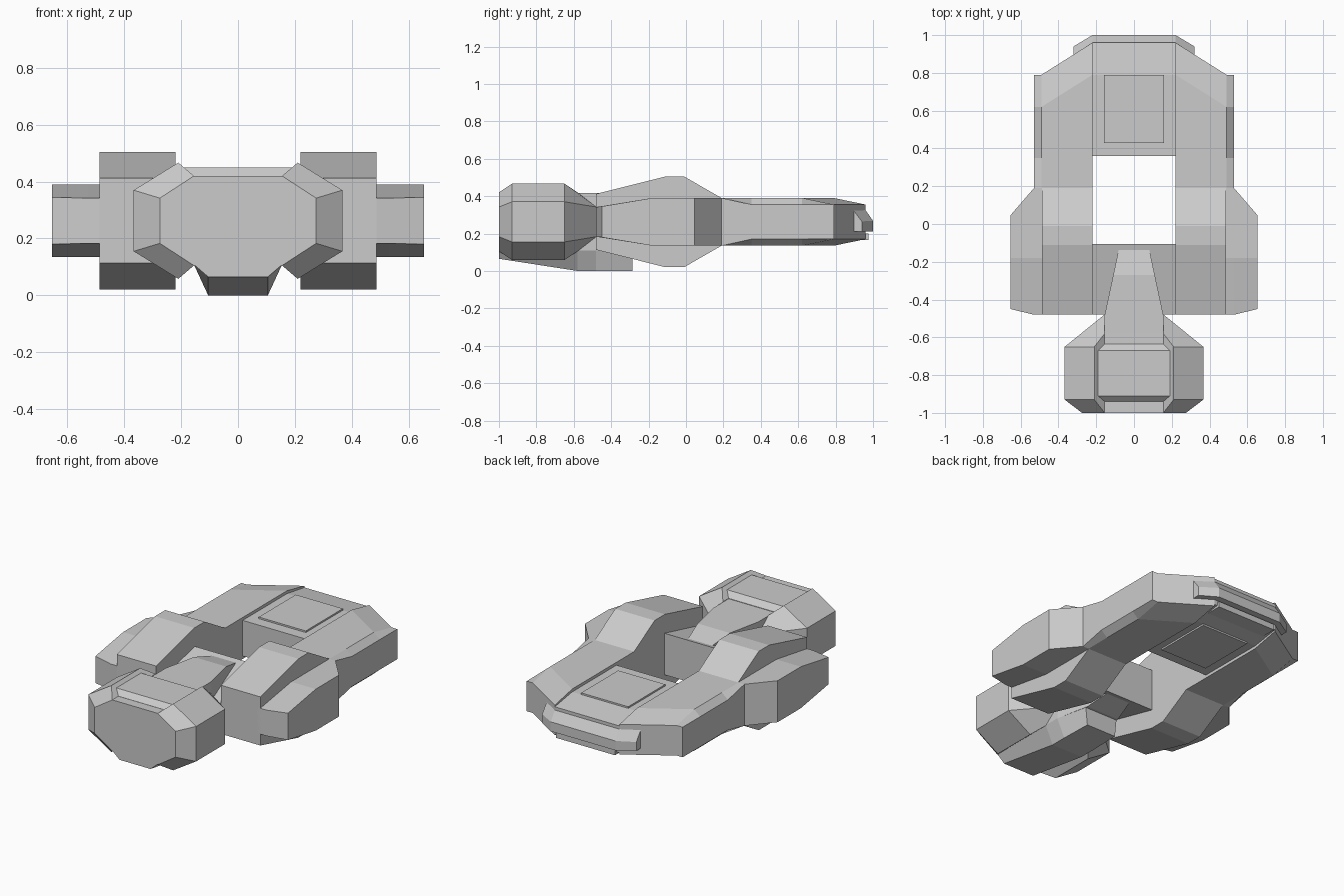
import bpy, bmesh

if "Cube" in bpy.data.objects:
    bpy.data.objects.remove(bpy.data.objects["Cube"])

MID = 0.2625  # hull is symmetric above and below this height


def loft(name, rings, mirror=False):
    """Skin closed rings of points, cap both ends, optionally mirror in x."""
    bm = bmesh.new()
    vs = [[bm.verts.new(p) for p in r] for r in rings]
    n = len(vs[0])
    for a, b in zip(vs, vs[1:]):
        for i in range(n):
            j = (i + 1) % n
            bm.faces.new((a[i], a[j], b[j], b[i]))
    bm.faces.new(vs[0][::-1])
    bm.faces.new(vs[-1])
    bmesh.ops.remove_doubles(bm, verts=bm.verts[:], dist=0.0005)
    bmesh.ops.recalc_face_normals(bm, faces=bm.faces[:])
    me = bpy.data.meshes.new(name)
    bm.to_mesh(me)
    bm.free()
    ob = bpy.data.objects.new(name, me)
    bpy.context.collection.objects.link(ob)
    if mirror:
        ob.modifiers.new("Mirror", 'MIRROR').use_mirror_merge = False
    return ob


def flip(top):
    """Close a row of upper points with its reflection below the mid height."""
    return top + [(x, y, 2 * MID - z) for x, y, z in reversed(top)]


def bar(stations, x0=None, x1=None):
    """Rings across a part from (y, top z[, half width]) stations."""
    return [flip([(x0 if x0 is not None else -s[2], s[0], s[1]),
                  (x1 if x1 is not None else s[2], s[0], s[1])]) for s in stations]


# Cockpit sides: bevelled shells either side of the core
def shell(y, peak, side, y_side=None):
    ys = y if y_side is None else y_side
    return flip([(.155, y, .42), (peak[0], y, peak[1]), (side[0], ys, side[1])])

loft("cockpit_side", [
    shell(-1, (.155, .42), (.275, .342)),
    shell(-.93, (.21, .467), (.367, .37)),
    shell(-.65, (.21, .467), (.367, .37)),
    shell(-.58, (.155, .42), (.157, .342), -.48)], True)

# Core and tapering neck
loft("cockpit_neck", bar([(-1, .42, .155), (-.58, .417, .155), (-.48, .417, .155),
                          (-.27, .417, .11), (-.11, .375, .076)]))

# Raised roof panel with sloped ends
loft("roof_panel", [[(-w, y, .40), (w, y, .40), (w, y, z), (-w, y, z)]
                    for y, z, w in [(-.94, .42, .155), (-.91, .45, .19),
                                    (-.67, .45, .19), (-.635, .42, .155)]])

# Keel under cockpit
loft("keel", [[(-w, y, zt), (w, y, zt), (b, y, zb), (-b, y, zb)]
              for y, w, zt, b, zb in [(-1, .155, .108, .105, .065),
                                      (-.58, .155, .108, .105, 0),
                                      (-.48, .155, .108, .105, 0),
                                      (-.285, .113, .125, .1, 0)]])

# Cross beam joining the booms
loft("cross_beam", bar([(-.48, .30), (-.105, .39)], -.23, .23))

# Humped booms
loft("boom", bar([(-.48, .412), (-.11, .505), (-.01, .505), (.19, .39)], .22, .488), True)

# Outer pods
loft("outer_pod", [
    flip([(.47, -.48, .342), (.53, -.48, .342), (.655, -.45, .345)]),
    flip([(.47, -.18, .39), (.53, -.18, .39), (.655, -.18, .39)]),
    flip([(.47, .19, .39), (.53, .19, .39), (.655, .045, .39)])], True)

# Rear hull halves with bevelled outer edge and angled tail
loft("rear_hull", [
    flip([(.22, .19, .39), (.49, .19, .39), (.53, .19, .39)]),
    flip([(.22, .35, .39), (.49, .35, .39), (.53, .35, .355)]),
    flip([(.22, .79, .39), (.49, .62, .39), (.53, .62, .355)]),
    flip([(.22, .96, .355), (.49, .79, .355), (.53, .79, .355)])], True)

# Central deck, slightly recessed, with thin hatches above and below
loft("rear_deck", bar([(.36, .372), (.79, .372), (.96, .345)], -.22, .22))
loft("deck_hatches", bar([(.43, .382), (.79, .382)], -.16, .16))

# Rear bumper and lower fin
end = [(.86, .21), (.94, .21), (.94, .265), (.895, .325), (.86, .325)]
mid = [(.86, .21), (1, .21), (1, .268), (.96, .325), (.86, .325)]
loft("rear_bumper", [[(x, y, z) for y, z in prof] for x, prof in
                     [(-.32, end), (-.22, mid), (.22, mid), (.32, end)]])
loft("rear_fin", [[(x, .88, .165), (x, .975, .165), (x, .975, .2), (x, .88, .2)]
                  for x in (-.2, .2)])
